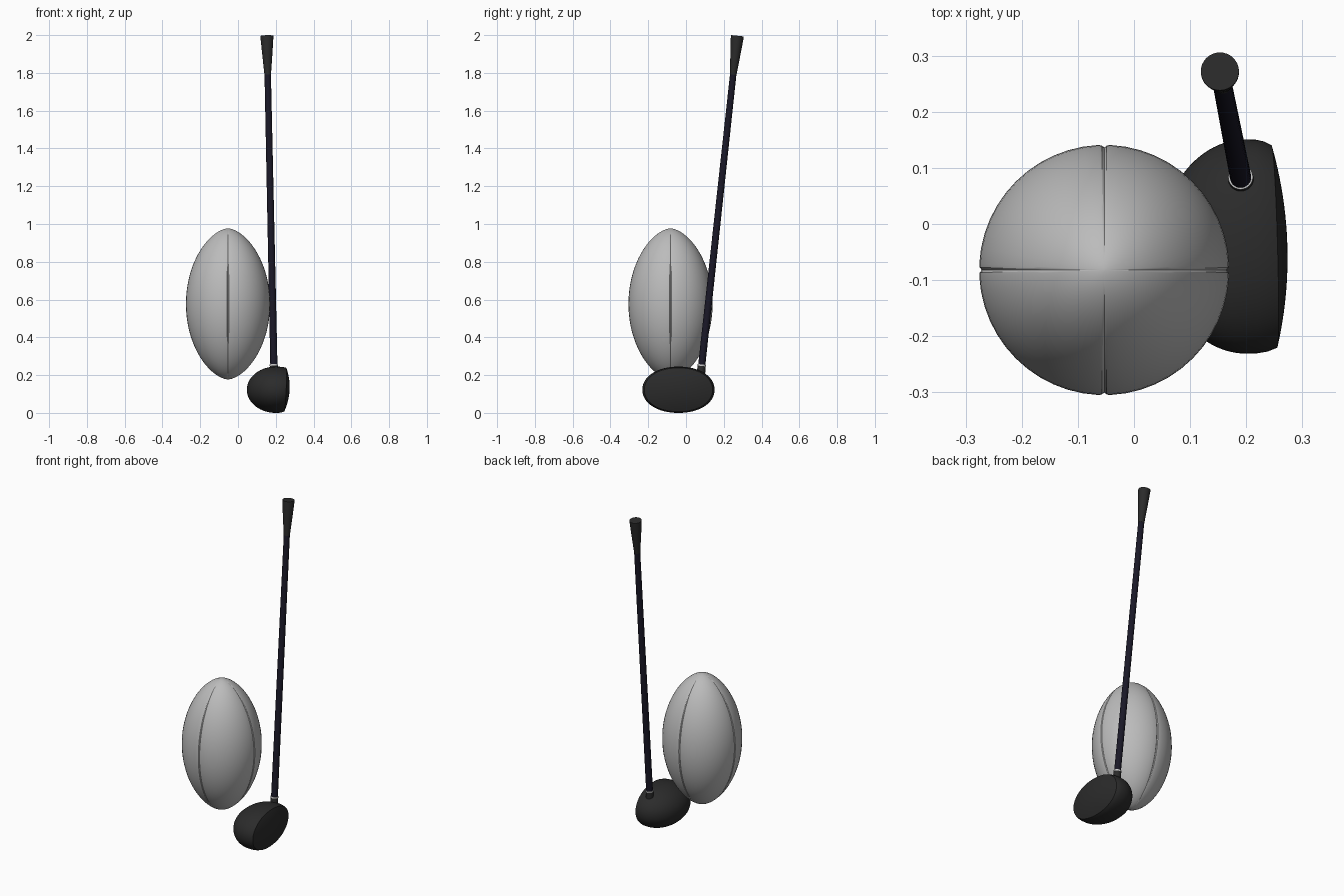
import bpy, bmesh, math
from mathutils import Vector

if "Cube" in bpy.data.objects:
    bpy.data.objects.remove(bpy.data.objects["Cube"])


def material(name, r, g, b):
    m = bpy.data.materials.new(name)
    m.diffuse_color = (r, g, b, 1)
    m.use_nodes = True
    m.node_tree.nodes["Principled BSDF"].inputs["Base Color"].default_value = m.diffuse_color
    return m


GREY = material("ball grey", 0.5, 0.5, 0.5)
BLACK = material("soft black", 0.024, 0.024, 0.024)
NAVY = material("dark navy", 0.01, 0.009, 0.02)
SILVER = material("silver", 0.6, 0.6, 0.6)


def loft(name, rings, mat, angle=30):
    """Skin a list of closed rings of points and cap both ends."""
    bm = bmesh.new()
    loops = [[bm.verts.new(p) for p in ring] for ring in rings]
    n = len(loops[0])
    for a, b in zip(loops, loops[1:]):
        for i in range(n):
            j = (i + 1) % n
            bm.faces.new((a[i], a[j], b[j], b[i]))
    bm.faces.new(loops[0][::-1])
    bm.faces.new(loops[-1])
    bmesh.ops.recalc_face_normals(bm, faces=bm.faces)
    me = bpy.data.meshes.new(name)
    bm.to_mesh(me)
    bm.free()
    me.materials.append(mat)
    ob = bpy.data.objects.new(name, me)
    bpy.context.collection.objects.link(ob)
    bpy.ops.object.select_all(action='DESELECT')
    ob.select_set(True)
    bpy.context.view_layer.objects.active = ob
    bpy.ops.object.shade_smooth_by_angle(angle=math.radians(angle))
    return ob


# Ball: pointed oval with four grooved seams
spokes = []
for q in range(4):
    base = q * math.pi / 2
    spokes += [(base, 0.978), (base + 0.02, 0.996)]
    spokes += [(base + 0.05 + k * (math.pi / 2 - 0.1) / 12, 1) for k in range(13)]
    spokes += [(base + math.pi / 2 - 0.02, 0.996)]
ball = []
for k in range(49):
    t = -math.cos(math.pi * (0.008 + 0.984 * k / 48))
    r = 0.223 * (1 - t * t) ** 0.6
    ball.append([(-0.053 + r * f * math.cos(a), -0.082 + r * f * math.sin(a),
                  0.577 + 0.4 * t) for a, f in spokes])
loft("ball", ball, GREY)


# Club head: half ellipsoid at the back, bulged striking face towards +x
def head_ring(x, s, tilt=0):
    ring = []
    for i in range(64):
        a = math.tau * i / 64
        c, d = math.cos(a), math.sin(a)
        y = 0.191 * s * math.copysign(abs(c) ** 0.95, c)
        z = 0.1225 * s * math.copysign(abs(d) ** 0.95, d)
        ring.append((x + tilt * (0.05 * z - 0.028 * y), y - 0.04, z + 0.1225))
    return ring


head = []
for k in range(25):
    a = math.pi / 2 * (0.01 + 0.99 * k / 24)
    head.append(head_ring(0.2 - 0.153 * math.cos(a), math.sin(a)))
head += [head_ring(0.218, 0.997, 0.3), head_ring(0.235, 0.98, 0.7)]
for k in range(13):
    s = 0.945 * (1 - k / 12.2)
    head.append(head_ring(0.25 + 0.023 * (1 - (s / 0.945) ** 2), s, 1))
loft("club_head", head, BLACK, 25)

# Leaning axis shared by the hosel, ring, shaft and grip
FOOT, TOP = Vector((0.19, 0.083, 0.25)), Vector((0.153, 0.272, 1.996))
AXIS = (TOP - FOOT).normalized()
U = AXIS.cross(Vector((0, 1, 0))).normalized()
V = AXIS.cross(U)


def rod(name, profile, mat):
    """Round part along the axis; profile holds (height, radius)."""
    rings = []
    for z, r in profile:
        c = FOOT.lerp(TOP, (z - FOOT.z) / (TOP.z - FOOT.z))
        rings.append([c + r * (math.cos(math.tau * i / 32) * U + math.sin(math.tau * i / 32) * V)
                      for i in range(32)])
    return loft(name, rings, mat)


rod("hosel", [(0.16, 0.026), (0.21, 0.023), (0.249, 0.021)], BLACK)
rod("hosel_ring", [(0.248, 0.022), (0.256, 0.022)], SILVER)
rod("shaft", [(0.255, 0.019), (1.80, 0.017)], NAVY)
rod("grip", [(1.79, 0.0175), (1.81, 0.019), (1.90, 0.027), (1.985, 0.034), (1.996, 0.034)], BLACK)
